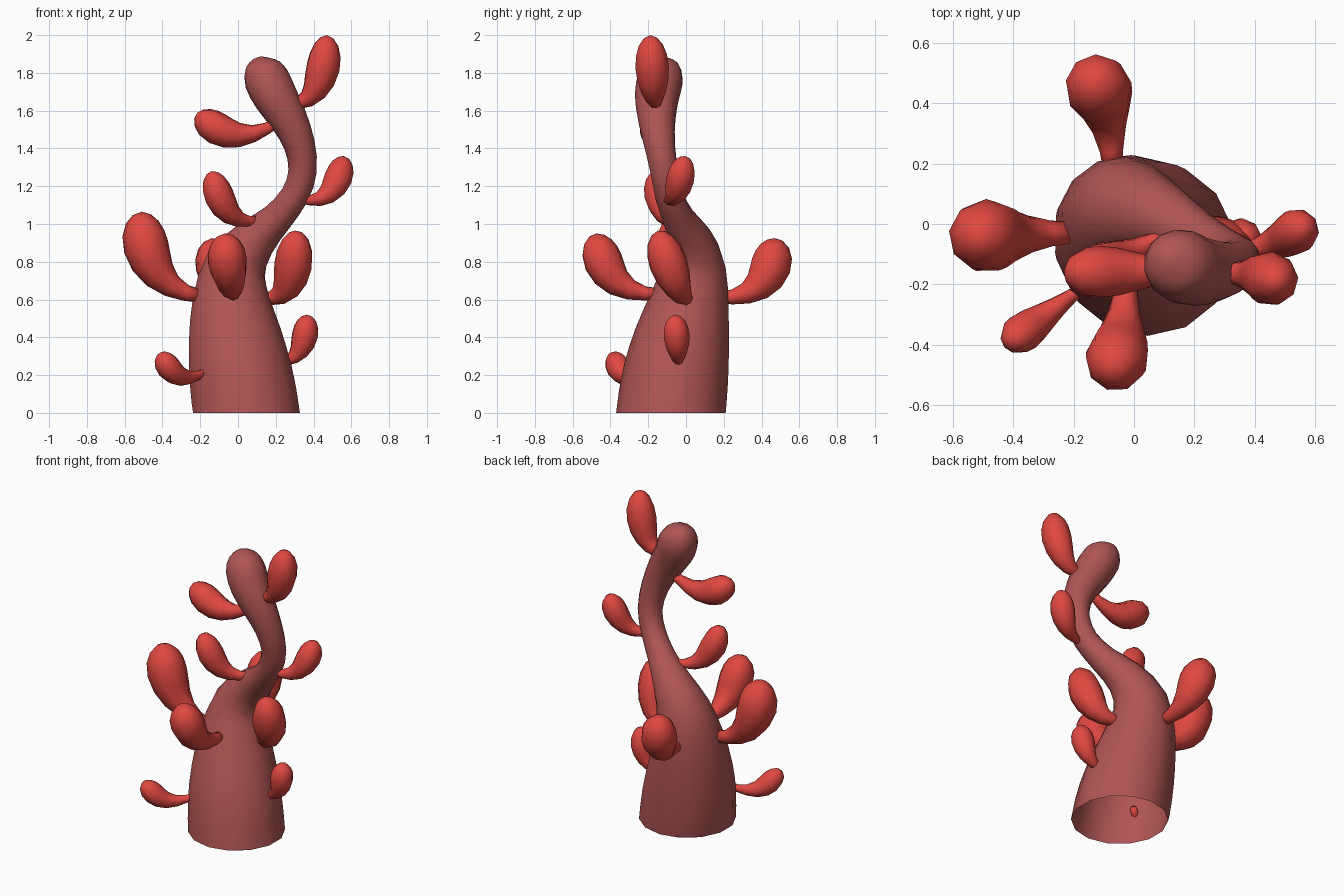
import bpy, bmesh, math
from mathutils import Vector

if "Cube" in bpy.data.objects:
    bpy.data.objects.remove(bpy.data.objects["Cube"])


def material(name, rgb):
    m = bpy.data.materials.new(name)
    m.diffuse_color = (*rgb, 1)
    m.use_nodes = True
    m.node_tree.nodes["Principled BSDF"].inputs["Base Color"].default_value = m.diffuse_color
    return m


TRUNK = material("dusky_red", (0.43, 0.09, 0.09))
LOBE = material("bright_red", (0.75, 0.065, 0.053))


def sweep(name, points, radii, sides, mat, open_start=False):
    """Round tube along points; the last point closes the tip."""
    bm = bmesh.new()
    rings = []
    side = Vector((0, 1, 0))
    last = len(points) - 1
    for i in range(last):
        tangent = (points[i + 1] - points[max(i - 1, 0)]).normalized()
        if i == 0 and open_start:
            tangent = Vector((0, 0, 1))
        u = side - tangent * side.dot(tangent)
        if u.length < 0.2:
            u = tangent.orthogonal()
        u.normalize()
        side = u
        v = tangent.cross(u)
        ring = []
        for k in range(sides):
            a = 2 * math.pi * k / sides
            ring.append(bm.verts.new(points[i] + radii[i] * (u * math.cos(a) + v * math.sin(a))))
        rings.append(ring)
    tip = bm.verts.new(points[last])
    for a, b in zip(rings, rings[1:]):
        for k in range(sides):
            n = (k + 1) % sides
            bm.faces.new((a[k], a[n], b[n], b[k]))
    for k in range(sides):
        bm.faces.new((rings[-1][k], rings[-1][(k + 1) % sides], tip))
    if not open_start:
        bm.faces.new(rings[0][::-1])
    for f in bm.faces:
        f.smooth = True
    mesh = bpy.data.meshes.new(name)
    bm.to_mesh(mesh)
    bm.free()
    mesh.materials.append(mat)
    obj = bpy.data.objects.new(name, mesh)
    bpy.context.collection.objects.link(obj)
    return obj


def smooth_path(rows):
    """Catmull-Rom midpoints between (x, y, z, radius) rows."""
    rows = [Vector(r) for r in rows]
    out = []
    for i in range(len(rows) - 1):
        p0, p1, p2 = rows[max(i - 1, 0)], rows[i], rows[i + 1]
        p3 = rows[min(i + 2, len(rows) - 1)]
        out += [p1, (9 * (p1 + p2) - p0 - p3) / 16]
    return out + [rows[-1]]


# Curving trunk, open underneath: x, y, z, radius
trunk = smooth_path([
    (0.045, -0.08, 0, 0.29), (0.015, -0.055, 0.2, 0.28),
    (-0.015, -0.02, 0.4, 0.252), (-0.035, 0.02, 0.6, 0.208),
    (-0.01, 0.045, 0.78, 0.165), (0.09, 0.02, 0.92, 0.118),
    (0.205, -0.04, 1.03, 0.086), (0.30, -0.09, 1.15, 0.075),
    (0.342, -0.115, 1.28, 0.075), (0.325, -0.14, 1.42, 0.083),
    (0.27, -0.155, 1.55, 0.1), (0.20, -0.155, 1.67, 0.117),
    (0.15, -0.135, 1.77, 0.12), (0.13, -0.115, 1.84, 0.092),
    (0.125, -0.11, 1.875, 0.045), (0.125, -0.108, 1.885, 0)])
sweep("trunk", [p.to_3d() for p in trunk], [p[3] for p in trunk], 14, TRUNK, True)

# Fleshy lobes: root, bend, tip, largest radius
LOBES = {
    "left_lobe": ((-0.21, -0.03, 0.62), (-0.5, -0.04, 0.66), (-0.51, -0.04, 1.065), 0.122),
    "front_lobe": ((-0.02, -0.15, 0.63), (-0.04, -0.44, 0.62), (-0.07, -0.475, 0.95), 0.105),
    "right_lobe": ((0.13, 0.01, 0.61), (0.31, -0.03, 0.57), (0.305, -0.15, 0.965), 0.102),
    "back_lobe": ((-0.07, 0.18, 0.61), (-0.09, 0.46, 0.6), (-0.14, 0.47, 0.925), 0.11),
    "low_left_lobe": ((-0.17, -0.21, 0.22), (-0.33, -0.33, 0.12), (-0.41, -0.39, 0.32), 0.066),
    "low_right_lobe": ((0.23, -0.04, 0.27), (0.36, -0.04, 0.28), (0.365, -0.06, 0.52), 0.07),
    "middle_left_lobe": ((0.1, -0.04, 1.02), (-0.08, -0.13, 0.98), (-0.14, -0.16, 1.28), 0.08),
    "middle_right_lobe": ((0.34, -0.1, 1.13), (0.52, -0.05, 1.09), (0.56, -0.005, 1.36), 0.075),
    "upper_left_lobe": ((0.21, -0.155, 1.54), (-0.02, -0.16, 1.38), (-0.215, -0.16, 1.59), 0.088),
    "upper_right_lobe": ((0.28, -0.16, 1.64), (0.45, -0.17, 1.62), (0.47, -0.19, 2.0), 0.09),
}
STEPS = [0, 0.12, 0.28, 0.45, 0.6, 0.74, 0.85, 0.93, 0.98, 1]
SWELL = [0.3, 0.36, 0.52, 0.74, 0.92, 1, 0.93, 0.72, 0.4, 0]
for name, (root, bend, tip, radius) in LOBES.items():
    a, b, c = Vector(root), Vector(bend), Vector(tip)
    path = [a * (1 - t) ** 2 + b * 2 * t * (1 - t) + c * t * t for t in STEPS]
    sweep(name, path, [radius * s for s in SWELL], 9, LOBE)
